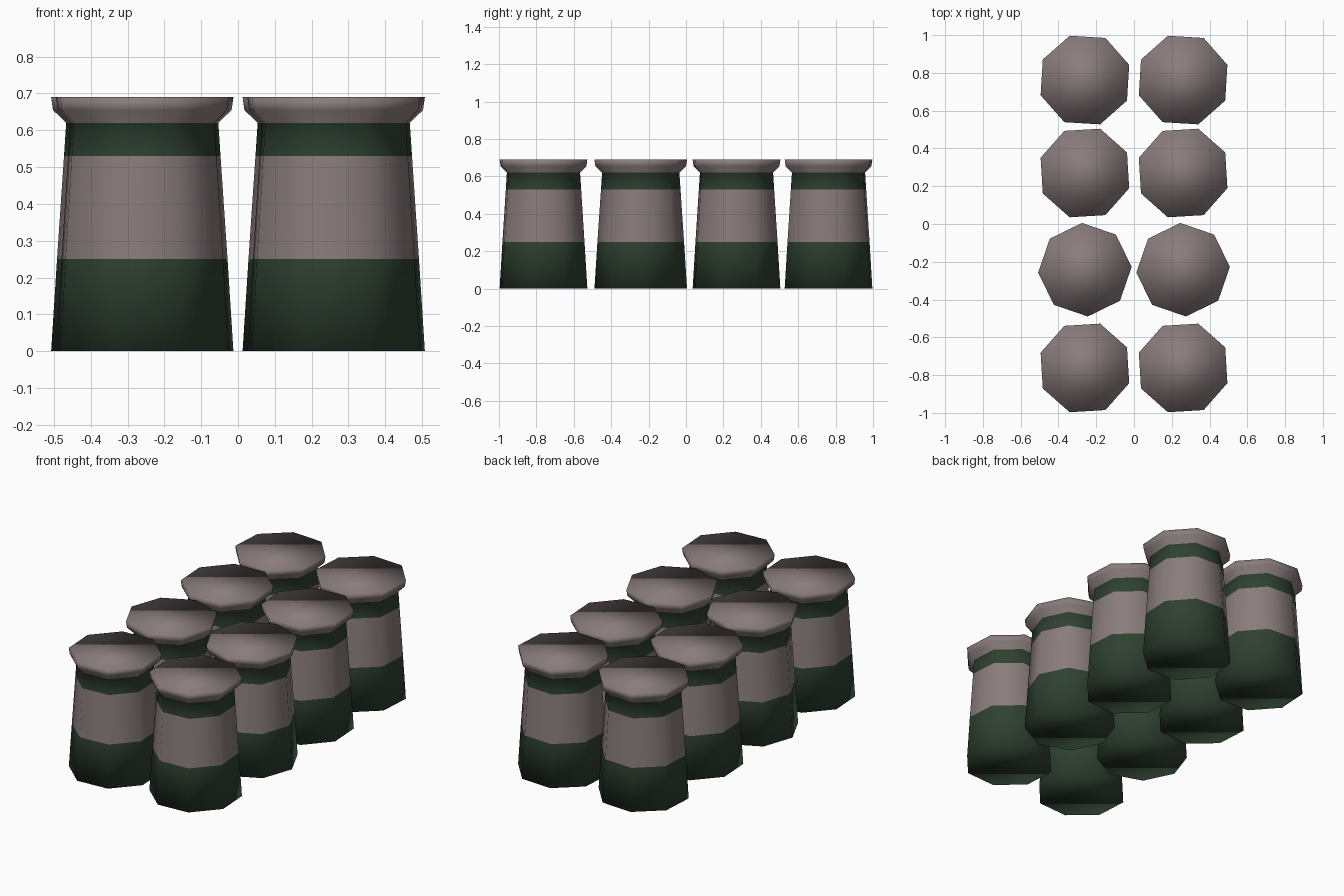
import bpy, bmesh
from math import cos, sin, pi, radians

cube = bpy.data.objects.get("Cube")
if cube:
    bpy.data.objects.remove(cube, do_unlink=True)


def material(name, color):
    m = bpy.data.materials.new(name)
    m.use_nodes = True
    m.diffuse_color = (*color, 1)
    m.node_tree.nodes["Principled BSDF"].inputs["Base Color"].default_value = (*color, 1)
    return m


green = material("dark_green", (0.028, 0.052, 0.031))
grey = material("warm_grey", (0.25, 0.2, 0.2))

SIDES = 8
GREEN, GREY = 0, 1
# Profile rings (radius, height) and the colour of each band above a ring
RINGS = [(0.248, 0), (0.232, 0.25), (0.213, 0.53), (0.207, 0.62),
         (0.243, 0.655), (0.248, 0.69)]
BANDS = [GREEN, GREY, GREEN, GREY, GREY]


def canister_mesh():
    bm = bmesh.new()
    rings = [[bm.verts.new((r * cos(2 * pi * i / SIDES), r * sin(2 * pi * i / SIDES), z))
              for i in range(SIDES)] for r, z in RINGS]
    # Banded wall and flared lid rim
    for low, high, colour in zip(rings, rings[1:], BANDS):
        for i in range(SIDES):
            j = (i + 1) % SIDES
            bm.faces.new((low[i], low[j], high[j], high[i])).material_index = colour
    # Flat base and lid
    bm.faces.new(rings[0][::-1]).material_index = GREEN
    bm.faces.new(rings[-1]).material_index = GREY
    for f in bm.faces:
        f.smooth = True
    me = bpy.data.meshes.new("canister")
    bm.to_mesh(me)
    bm.free()
    me.materials.append(green)
    me.materials.append(grey)
    return me


# Two columns of four canisters, each row with its own turn
mesh = canister_mesh()
ROWS = [("front", -0.762, 26), ("mid_front", -0.242, 3.5),
        ("mid_back", 0.27, 26), ("back", 0.762, 19)]
for row, y, turn in ROWS:
    for side, x in (("right", -0.26), ("left", 0.26)):
        ob = bpy.data.objects.new(f"canister_{row}_{side}", mesh)
        ob.location = (x, y, 0)
        ob.rotation_euler.z = radians(turn)
        bpy.context.collection.objects.link(ob)
